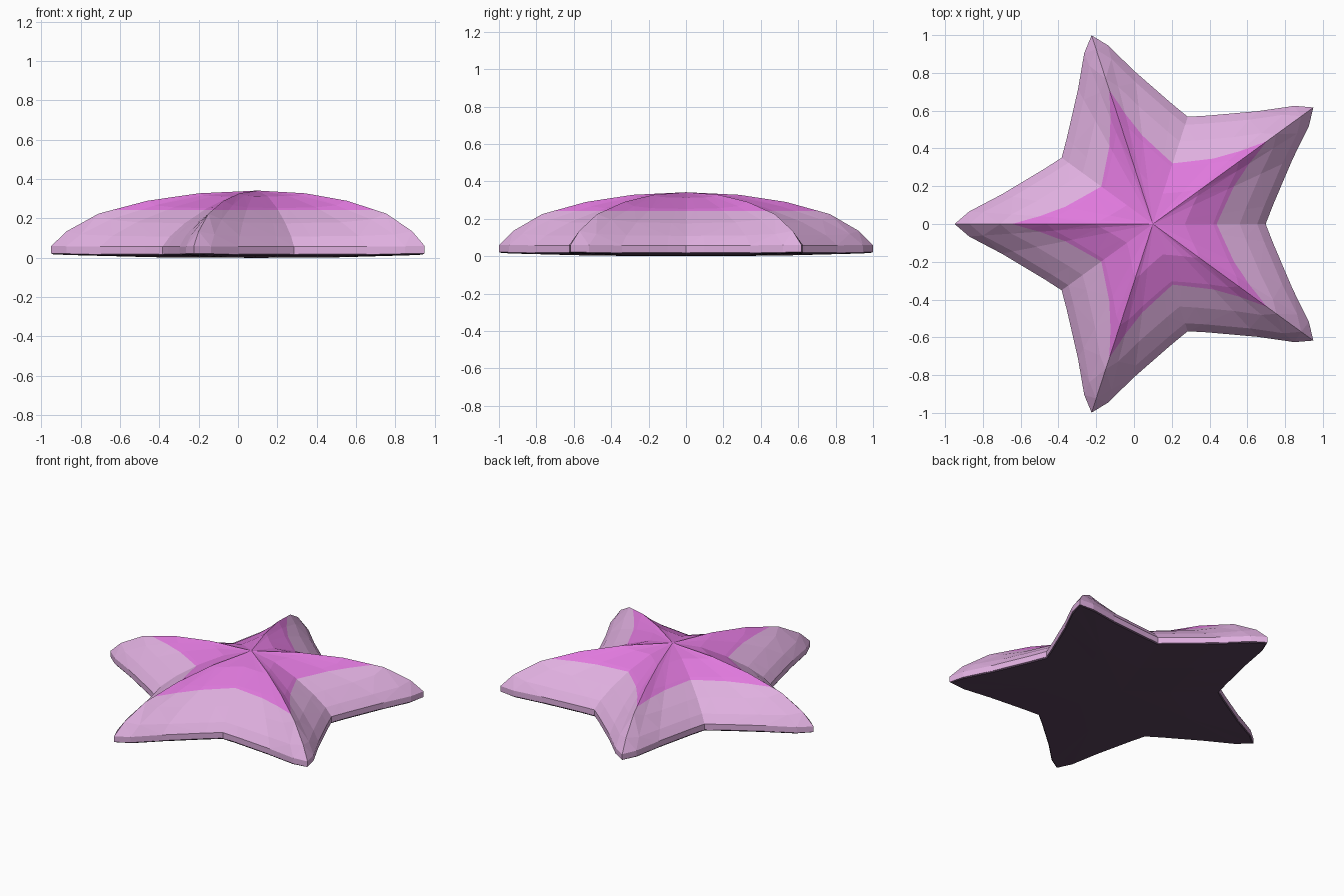
import bpy, bmesh, math
from mathutils import Vector

if "Cube" in bpy.data.objects:
    bpy.data.objects.remove(bpy.data.objects["Cube"])

def material(name, rgb):
    m = bpy.data.materials.new(name)
    m.diffuse_color = (*rgb, 1)
    m.use_nodes = True
    m.node_tree.nodes["Principled BSDF"].inputs["Base Color"].default_value = m.diffuse_color
    return m

CENTRE_X = 0.10
# half outline of one arm: along the axis, across it, blend from valley to ridge height
HALF = [(0.483, 0.351, 0.0), (0.573, 0.293, 0.05), (0.80, 0.157, 0.12),
        (0.973, 0.066, 0.4), (1.05, 0.0, 1.0)]
# rings: scale, height in the valleys, height on the ridges
RINGS = [(0.50, 0.003, 0.003), (0.99, 0.012, 0.018), (1.0, 0.02, 0.022),
         (1.0, 0.058, 0.06), (0.925, 0.108, 0.135), (0.77, 0.175, 0.225),
         (0.535, 0.252, 0.29), (0.285, 0.312, 0.328)]
TOP_PATCH_Z = 0.242

# star outline, five arms, one pointing to -x
outline = []
for arm in range(5):
    a = math.radians(36 + 72 * arm)
    pts = [(u, -v, w) for u, v, w in HALF] + [p for p in HALF[-2:0:-1]]
    for u, v, w in pts:
        outline.append((u * math.cos(a) - v * math.sin(a),
                        u * math.sin(a) + v * math.cos(a), w))
n = len(outline)

# domed body: stacked rings closed by a fan at each end
bm = bmesh.new()
rings = [[bm.verts.new((CENTRE_X + k * x, k * y, zv + (zr - zv) * w))
          for x, y, w in outline] for k, zv, zr in RINGS]
bottom = bm.verts.new((CENTRE_X, 0, 0))
top = bm.verts.new((CENTRE_X, 0, 0.342))
for i in range(n):
    j = (i + 1) % n
    bm.faces.new((bottom, rings[0][j], rings[0][i]))
    bm.faces.new((top, rings[-1][i], rings[-1][j]))
    for lo, hi in zip(rings, rings[1:]):
        bm.faces.new((lo[i], lo[j], hi[j], hi[i]))
bmesh.ops.triangulate(bm, faces=[f for f in bm.faces if len(f.verts) > 3])

# cut the edge of the brighter top patch
bmesh.ops.bisect_plane(bm, geom=bm.verts[:] + bm.edges[:] + bm.faces[:],
                       plane_co=Vector((0, 0, TOP_PATCH_Z)), plane_no=Vector((0, 0, 1)))
bmesh.ops.recalc_face_normals(bm, faces=bm.faces[:])

# colours by height and direction
for f in bm.faces:
    if f.normal.z < -0.3:
        f.material_index = 2
    elif f.calc_center_median().z > TOP_PATCH_Z:
        f.material_index = 1

mesh = bpy.data.meshes.new("star_body")
bm.to_mesh(mesh)
bm.free()
for m in (material("pale pink", (0.74, 0.43, 0.74)),
          material("bright pink", (0.74, 0.19, 0.72)),
          material("dark purple", (0.10, 0.055, 0.105))):
    mesh.materials.append(m)
star = bpy.data.objects.new("star_body", mesh)
bpy.context.collection.objects.link(star)
